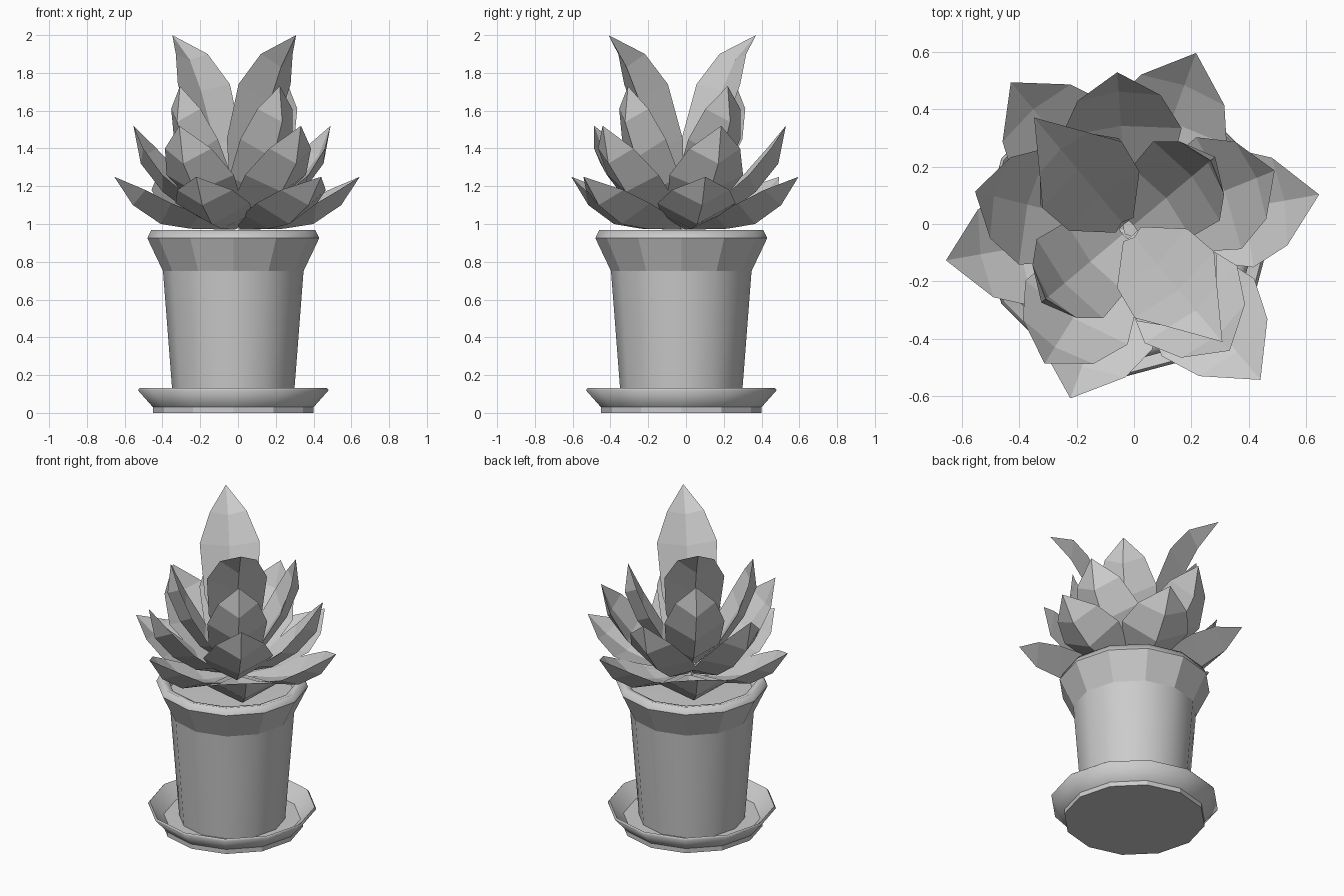
import bpy, bmesh
from math import cos, sin, radians, pi

if "Cube" in bpy.data.objects:
    bpy.data.objects.remove(bpy.data.objects["Cube"])

C = (-0.025, -0.025)
SIDES = 12


def finish(bm, name):
    bmesh.ops.recalc_face_normals(bm, faces=bm.faces[:])
    me = bpy.data.meshes.new(name)
    bm.to_mesh(me)
    bm.free()
    ob = bpy.data.objects.new(name, me)
    bpy.context.collection.objects.link(ob)
    return ob


def lathe(name, profile, flat=(), creases=()):
    """Turn an (r, z) profile; strips in flat are faceted, rings in creases are sharp."""
    bm = bmesh.new()
    rings = []
    for r, z in profile:
        n = 1 if r == 0 else SIDES
        rings.append([bm.verts.new((C[0] + r * cos(2 * pi * i / SIDES),
                                    C[1] + r * sin(2 * pi * i / SIDES), z)) for i in range(n)])
    for k, (a, b) in enumerate(zip(rings, rings[1:])):
        for i in range(SIDES):
            j = (i + 1) % SIDES
            corners = [a[i % len(a)], a[j % len(a)], b[j % len(b)], b[i % len(b)]]
            f = bm.faces.new(list(dict.fromkeys(corners)))
            f.smooth = k not in flat
    ring_of = {v: k for k, ring in enumerate(rings) for v in ring}
    for e in bm.edges:
        k = ring_of[e.verts[0]]
        if k == ring_of[e.verts[1]] and k in creases:
            e.smooth = False
    return finish(bm, name)


def leaf(name, centre, angle, keel, edge, tip, reach=1.0):
    """Pointed hollow-faced leaf: keel (r, z), edge (r, z, half width), tip (r, z)."""
    bm = bmesh.new()
    ca, sa = cos(radians(angle)), sin(radians(angle))

    def vert(r, z, w=0.0):
        r *= reach
        return bm.verts.new((centre[0] + r * ca - w * sa, centre[1] + r * sa + w * ca, z))

    rings = []
    for (kr, kz), (er, ez, w) in zip(keel, edge):
        mid = (er + 0.45 * (kr - er), ez + 0.45 * (kz - ez))
        rings.append([vert(er, ez, w), vert(kr, kz), vert(er, ez, -w), vert(*mid)])
    bm.faces.new(rings[0])
    for a, b in zip(rings, rings[1:]):
        for i in range(4):
            j = (i + 1) % 4
            bm.faces.new((a[i], a[j], b[j], b[i]))
    end = vert(*tip)
    for i in range(4):
        bm.faces.new((rings[-1][i], rings[-1][(i + 1) % 4], end))
    return finish(bm, name)


# Saucer, flared pot and soil
lathe("saucer", [(0, 0), (.425, 0), (.425, .03), (.505, .12), (.495, .132),
                 (.41, .05), (0, .05)], flat=(1,), creases=(1, 4, 5))
lathe("pot", [(0, .05), (.318, .05), (.372, .75), (.455, .925), (.435, .967),
              (.39, .955), (.36, .86)], flat=(2,), creases=(1, 2, 3))
lathe("soil", [(.37, .89), (0, .90)])

# Leaf rows from the outside in: name, centre, length factors, keel, edge, tip
ROWS = [
    ("outer_leaf", (-.005, -.012), (1.05, 1, .98, 1, 1, .96),
     [(.03, .97), (.25, .975), (.41, 1.0), (.56, 1.10)],
     [(.03, 1.0, .04), (.23, 1.05, .16), (.39, 1.11, .21), (.52, 1.18, .155)], (.66, 1.25)),
    ("middle_leaf", (-.02, -.02), (1,) * 5,
     [(.03, 1.0), (.24, 1.06), (.39, 1.17), (.51, 1.32)],
     [(.03, 1.04, .04), (.19, 1.13, .16), (.34, 1.26, .21), (.46, 1.40, .145)], (.55, 1.52)),
    ("inner_leaf", (-.02, -.02), (1,) * 4,
     [(.03, 1.05), (.20, 1.18), (.32, 1.35), (.395, 1.54)],
     [(.02, 1.09, .04), (.15, 1.25, .16), (.265, 1.45, .18), (.335, 1.61, .12)], (.375, 1.73)),
    ("tall_leaf", (-.02, -.02), (1, 1),
     [(.05, 1.1), (.19, 1.39), (.30, 1.66), (.385, 1.83)],
     [(.02, 1.12, .04), (.13, 1.45, .16), (.25, 1.74, .18), (.35, 1.90, .11)], (.51, 2.0)),
]
for name, centre, reaches, keel, edge, tip in ROWS:
    for i, reach in enumerate(reaches):
        leaf(f"{name}_{i + 1}", centre, 310 + 360 * i / len(reaches), keel, edge, tip, reach)
